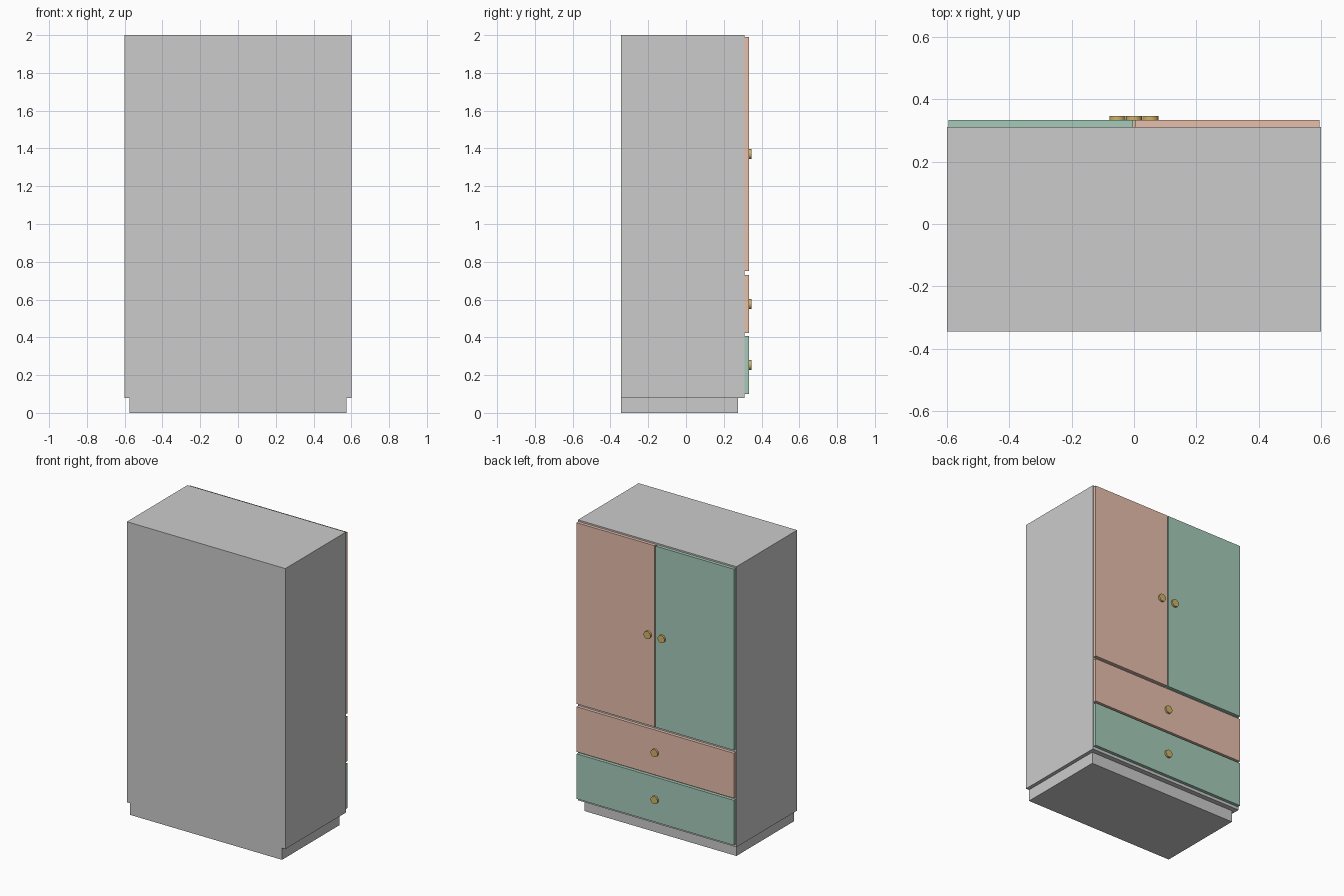
import bpy
import math

if "Cube" in bpy.data.objects:
    bpy.data.objects.remove(bpy.data.objects["Cube"])


def material(name, rgb):
    m = bpy.data.materials.new(name)
    m.diffuse_color = (*rgb, 1)
    m.use_nodes = True
    m.node_tree.nodes["Principled BSDF"].inputs["Base Color"].default_value = m.diffuse_color
    return m


def box(name, x, y, z, mat=None):
    """Box from (min, max) ranges on each axis."""
    r = (x, y, z)
    bpy.ops.mesh.primitive_cube_add(size=1, location=[(a + b) / 2 for a, b in r])
    ob = bpy.context.object
    ob.name = name
    ob.scale = [b - a for a, b in r]
    bpy.ops.object.transform_apply(location=False, rotation=False, scale=True)
    if mat:
        ob.data.materials.append(mat)
    return ob


def knob(name, x, z):
    """Short round pull standing off the front panels."""
    y0, y1 = FRONT[1], 0.346
    bpy.ops.mesh.primitive_cylinder_add(
        vertices=24, radius=0.026, depth=y1 - y0,
        location=(x, (y0 + y1) / 2, z), rotation=(math.pi / 2, 0, 0))
    ob = bpy.context.object
    ob.name = name
    ob.data.materials.append(brass)
    bpy.ops.object.shade_smooth_by_angle()


terracotta = material("terracotta", (0.80, 0.52, 0.41))
sage = material("sage", (0.38, 0.60, 0.49))
brass = material("brass", (0.62, 0.45, 0.14))

FRONT = (0.311, 0.333)  # depth range of door and drawer panels

# Carcass and recessed plinth
box("carcass", (-0.6, 0.6), (-0.345, 0.311), (0.08, 2.0))
box("plinth", (-0.575, 0.575), (-0.345, 0.276), (0, 0.08))

# Pair of doors with knobs near the meeting edge
for side, s, mat in (("left", -1, sage), ("right", 1, terracotta)):
    x = sorted((s * 0.004, s * 0.595))
    box(f"{side}_door", x, FRONT, (0.75, 1.99), mat)
    knob(f"{side}_door_knob", s * 0.053, 1.37)

# Two full-width drawers with centred knobs
for level, z, mat in (("lower", (0.10, 0.408), sage),
                      ("upper", (0.422, 0.73), terracotta)):
    box(f"{level}_drawer", (-0.595, 0.595), FRONT, z, mat)
    knob(f"{level}_drawer_knob", 0, sum(z) / 2)
